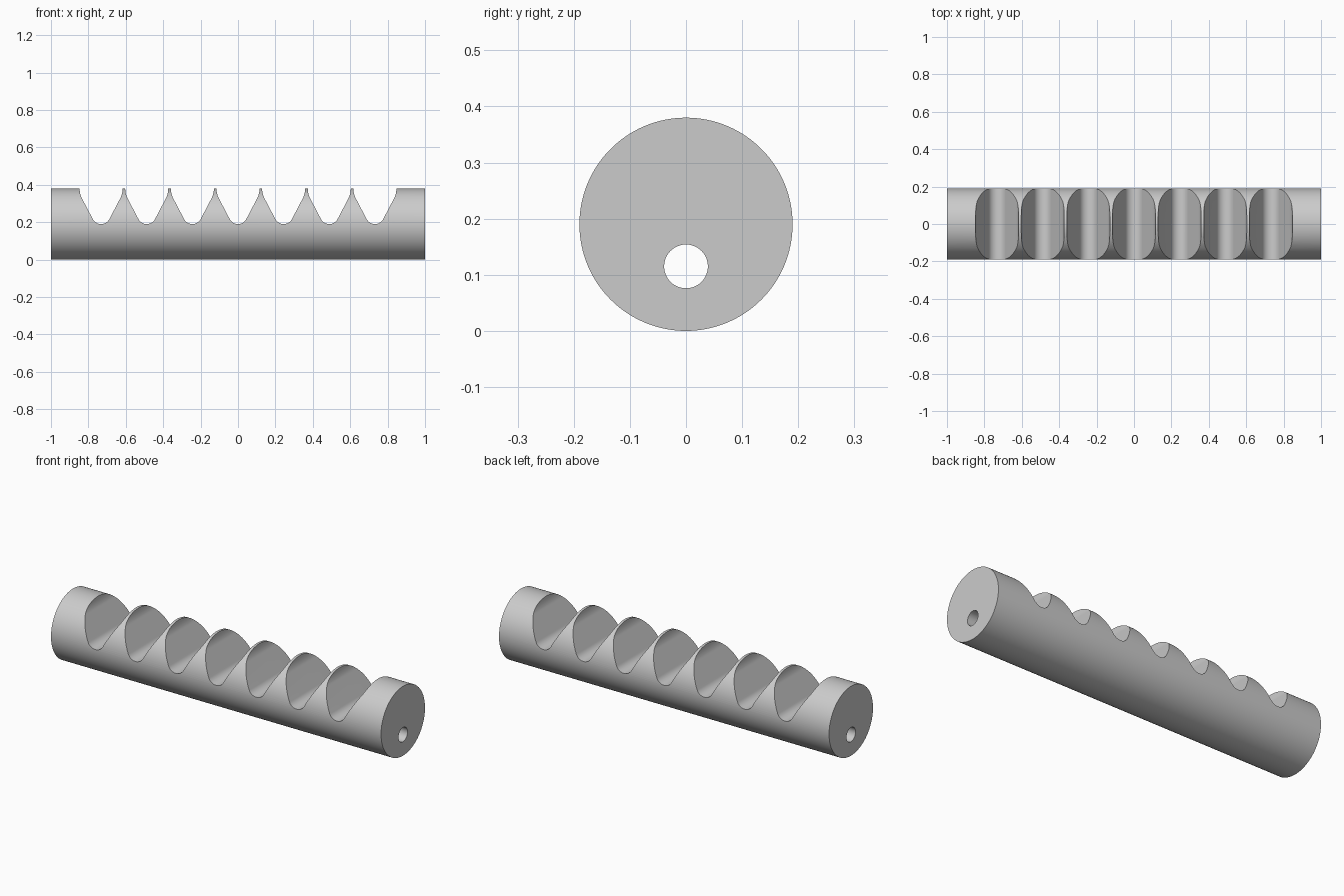
import bpy, bmesh, math
from mathutils import Matrix

cube = bpy.data.objects.get("Cube")
if cube:
    bpy.data.objects.remove(cube, do_unlink=True)

RADIUS, LENGTH = 0.19, 2.0
HOLE_RADIUS, HOLE_Z = 0.039, 0.115
PITCH, NOTCHES = 0.244, 7


def add_rod(bm, radius, length, z, segments):
    """Closed cylinder lying along x."""
    place = Matrix.Translation((0, 0, z)) @ Matrix.Rotation(math.pi / 2, 4, 'Y')
    bmesh.ops.create_cone(bm, cap_ends=True, segments=segments, radius1=radius,
                          radius2=radius, depth=length, matrix=place)


def arc(radius, z, start, end, steps):
    """Arc in the xz plane, angle measured down from +x."""
    angles = [start + (end - start) * i / steps for i in range(steps + 1)]
    return [(radius * math.cos(a), z - radius * math.sin(a)) for a in angles]


def notch_profile():
    """Egg outline: wide circle above, small circle below, joined by tangents."""
    wide, wide_z, small, small_z = 0.115, 0.38, 0.05, 0.24
    lean = math.asin((wide - small) / (wide_z - small_z))
    half = [(wide, 0.5)] + arc(wide, wide_z, 0, lean, 10)
    half += arc(small, small_z, lean, math.pi / 2, 14)
    return half + [(-x, z) for x, z in reversed(half[:-1])]


def add_notch(bm, centre):
    ring = [bm.verts.new((centre + x, -0.3, z)) for x, z in notch_profile()]
    face = bm.faces.new(ring)
    new = bmesh.ops.extrude_face_region(bm, geom=[face])["geom"]
    verts = [v for v in new if isinstance(v, bmesh.types.BMVert)]
    bmesh.ops.translate(bm, verts=verts, vec=(0, 0.6, 0))


def make_object(name, bm):
    bmesh.ops.recalc_face_normals(bm, faces=bm.faces)
    mesh = bpy.data.meshes.new(name)
    bm.to_mesh(mesh)
    bm.free()
    obj = bpy.data.objects.new(name, mesh)
    bpy.context.collection.objects.link(obj)
    return obj


# Material
grey = bpy.data.materials.new("light_grey")
grey.use_nodes = True
colour = (0.6, 0.6, 0.6, 1)
grey.diffuse_color = colour
grey.node_tree.nodes["Principled BSDF"].inputs["Base Color"].default_value = colour

# Round bar
bm = bmesh.new()
add_rod(bm, RADIUS, LENGTH, RADIUS, 128)
bar = make_object("notched_bar", bm)
bar.data.materials.append(grey)

# Cutter: row of notches and the lengthwise bore
bm = bmesh.new()
for i in range(NOTCHES):
    add_notch(bm, (i - (NOTCHES - 1) / 2) * PITCH)
add_rod(bm, HOLE_RADIUS, LENGTH + 0.2, HOLE_Z, 48)
cutter = make_object("notch_cutter", bm)
cutter.hide_render = True
cutter.data.materials.append(grey)

cut = bar.modifiers.new("notches", 'BOOLEAN')
cut.operation = 'DIFFERENCE'
cut.solver = 'EXACT'
cut.object = cutter

# Apply the cut, drop the cutter, smooth the curved faces
bpy.ops.object.select_all(action='DESELECT')
bar.select_set(True)
bpy.context.view_layer.objects.active = bar
bpy.ops.object.modifier_apply(modifier=cut.name)
bpy.data.objects.remove(cutter, do_unlink=True)
bpy.ops.object.shade_smooth_by_angle(angle=math.radians(30))
